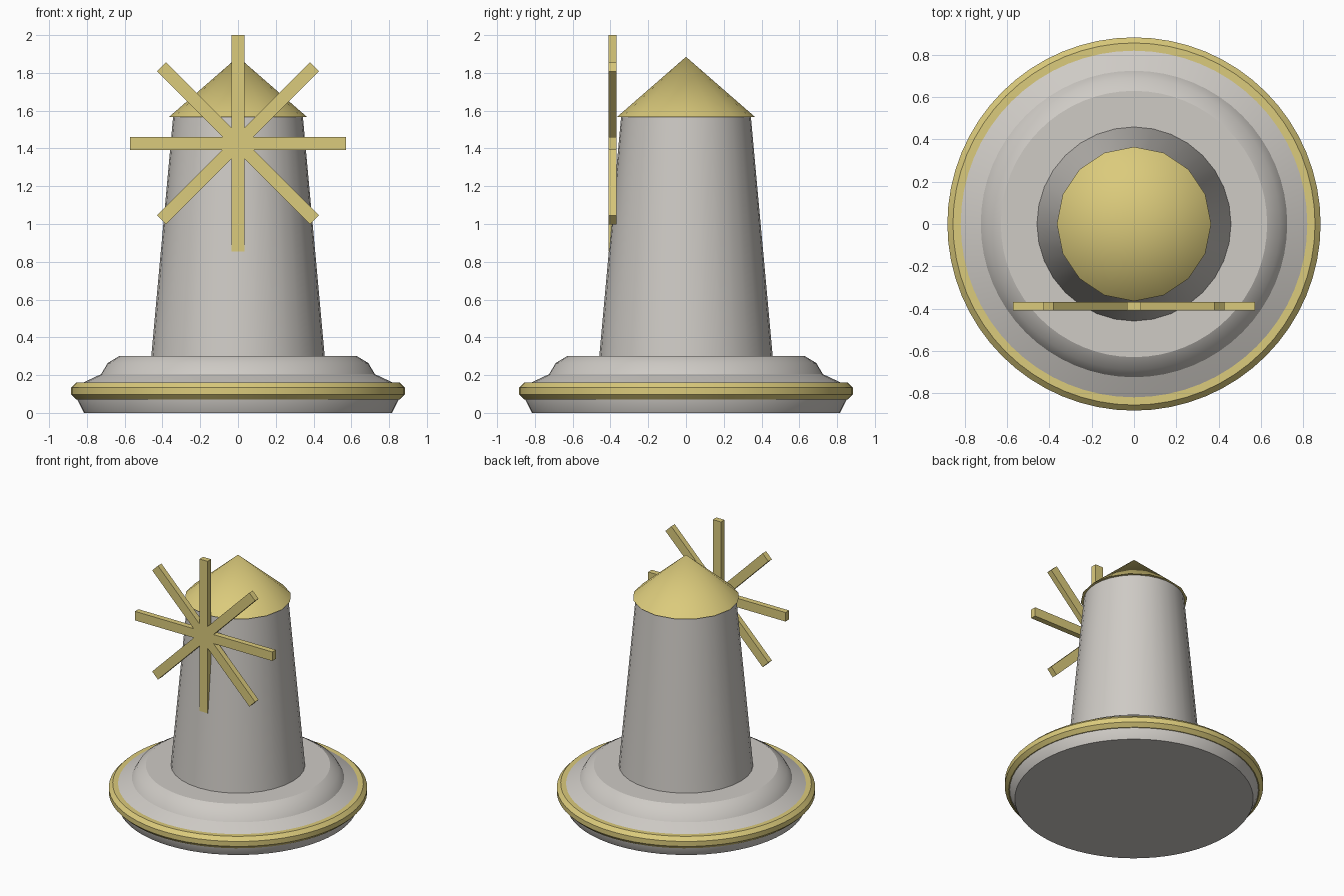
import bpy
import math

cube = bpy.data.objects.get("Cube")
if cube:
    bpy.data.objects.remove(cube, do_unlink=True)


def make_material(name, rgb):
    mat = bpy.data.materials.new(name)
    mat.use_nodes = True
    mat.diffuse_color = (*rgb, 1)
    mat.node_tree.nodes["Principled BSDF"].inputs["Base Color"].default_value = (*rgb, 1)
    return mat


stone = make_material("warm grey stone", (0.62, 0.595, 0.56))
straw = make_material("straw yellow", (0.71, 0.595, 0.20))


def make_object(name, verts, faces, mat, smooth_angle=None):
    mesh = bpy.data.meshes.new(name)
    mesh.from_pydata(verts, [], faces)
    mesh.materials.append(mat)
    obj = bpy.data.objects.new(name, mesh)
    bpy.context.collection.objects.link(obj)
    if smooth_angle:
        bpy.ops.object.select_all(action="DESELECT")
        obj.select_set(True)
        bpy.context.view_layer.objects.active = obj
        bpy.ops.object.shade_smooth_by_angle(angle=math.radians(smooth_angle))
    return obj


def lathe(name, profile, sides, mat, closed=False):
    """Spin (radius, height) points, listed bottom to top outside, about z."""
    verts, n = [], len(profile)
    for r, z in profile:
        for i in range(sides):
            a = 2 * math.pi * i / sides
            verts.append((r * math.cos(a), r * math.sin(a), z))
    faces = []
    for j in range(n if closed else n - 1):
        low, high = j * sides, (j + 1) % n * sides
        for i in range(sides):
            k = (i + 1) % sides
            faces.append((low + i, low + k, high + k, high + i))
    if not closed:
        faces.append(tuple(reversed(range(sides))))
        faces.append(tuple(range((n - 1) * sides, n * sides)))
    return make_object(name, verts, faces, mat, 30)


# Stepped round base
lathe("base", [(0.815, 0), (0.85, 0.07), (0.85, 0.145), (0.81, 0.165), (0.725, 0.205),
               (0.69, 0.264), (0.63, 0.30)], 64, stone)

# Octagonal-section trim around the base
minor = 0.045 / math.cos(math.pi / 8)
section = [(0.838 + minor * math.cos((k + 0.5) * math.pi / 4),
            0.115 + minor * math.sin((k + 0.5) * math.pi / 4)) for k in range(8)]
lathe("base_trim", section, 64, straw, closed=True)

# Tapered tower
lathe("tower", [(0.46, 0.29), (0.343, 1.575)], 32, stone)

# Conical roof
sides = 16
rim = [(0.365 * math.cos(2 * math.pi * i / sides),
        0.365 * math.sin(2 * math.pi * i / sides), 1.567) for i in range(sides)]
roof_faces = [(i, (i + 1) % sides, sides) for i in range(sides)]
roof_faces.append(tuple(reversed(range(sides))))
make_object("roof", rim + [(0, 0, 1.885)], roof_faces, straw, 30)

# Eight-armed sail wheel as one star outline, extruded from front to back
arms, reach, half = 8, 0.573, 0.034
valley = half / math.sin(math.pi / arms)
outline = []
for k in range(arms):
    a = 2 * math.pi * k / arms
    c, s = math.cos(a), math.sin(a)
    outline += [(reach * c + half * s, reach * s - half * c),
                (reach * c - half * s, reach * s + half * c),
                (valley * math.cos(a + math.pi / arms), valley * math.sin(a + math.pi / arms))]
n = len(outline)
verts = [(x, y, 1.427 + z) for y in (-0.41, -0.368) for x, z in outline]
faces = [(i, n + i, n + (i + 1) % n, (i + 1) % n) for i in range(n)]
# Caps: one quad per arm plus a central hub polygon
for off in (0, n):
    caps = [((k * 3 - 1) % n, k * 3, k * 3 + 1, k * 3 + 2) for k in range(arms)]
    caps.append(tuple(range(2, n, 3)))
    for cap in caps:
        cap = tuple(off + i for i in cap)
        faces.append(cap if off == 0 else cap[::-1])
make_object("sail_wheel", verts, faces, straw)
